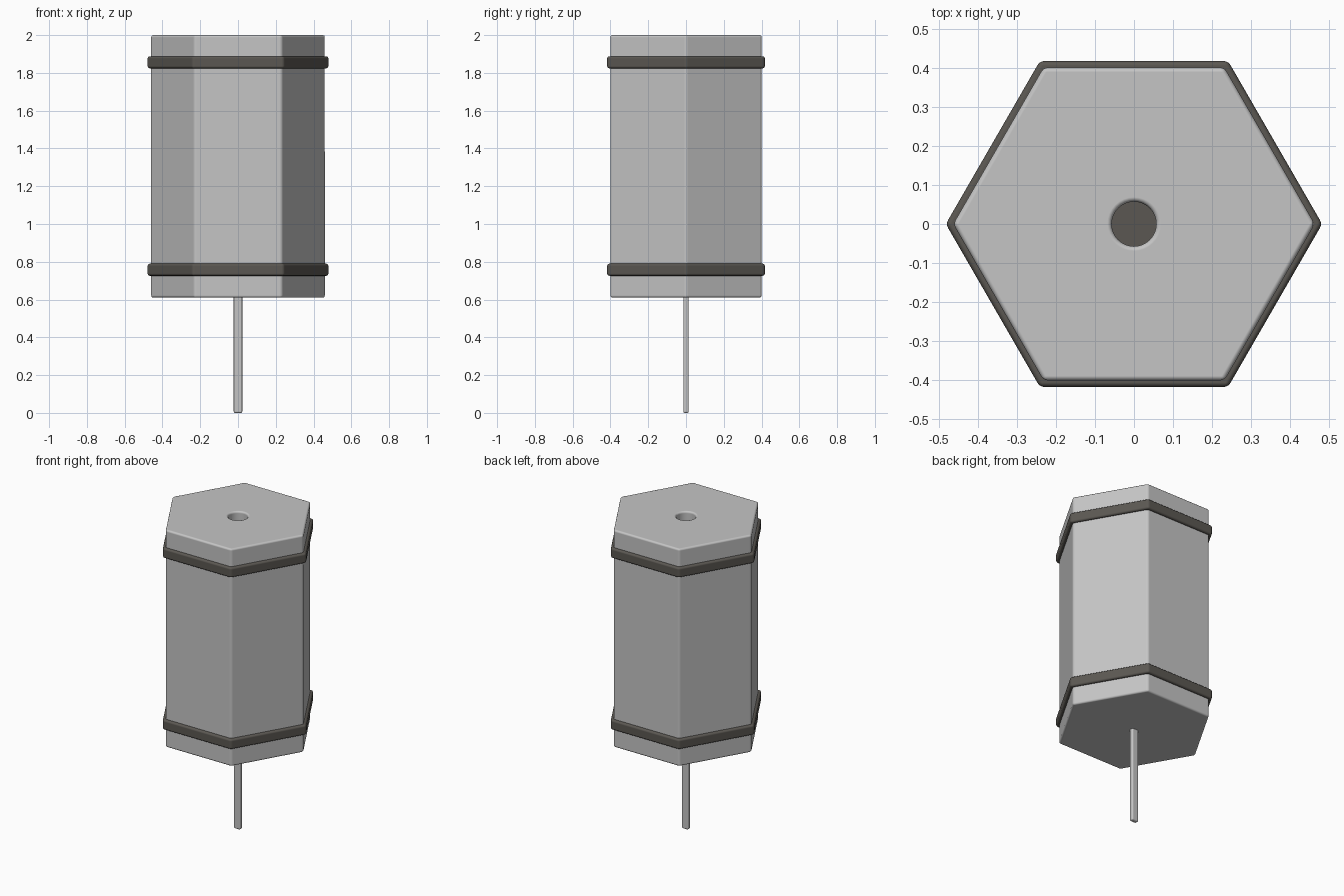
import bpy, math

if "Cube" in bpy.data.objects:
    bpy.data.objects.remove(bpy.data.objects["Cube"])


def material(name, rgb):
    m = bpy.data.materials.new(name)
    m.diffuse_color = (*rgb, 1)
    m.use_nodes = True
    m.node_tree.nodes["Principled BSDF"].inputs["Base Color"].default_value = m.diffuse_color
    return m


grey = material("light grey", (0.56, 0.56, 0.56))
dark = material("dark brown grey", (0.105, 0.097, 0.085))


def finish(ob, name, mat):
    ob.name = name
    ob.data.materials.clear()
    ob.data.materials.append(mat)
    return ob


def prism(name, sides, radius, z0, z1, mat, turn=0.0):
    bpy.ops.mesh.primitive_cylinder_add(vertices=sides, radius=radius, depth=z1 - z0,
                                        location=(0, 0, (z0 + z1) / 2))
    ob = bpy.context.object
    ob.rotation_euler.z = turn
    bpy.ops.object.transform_apply(location=True, rotation=True, scale=True)
    return finish(ob, name, mat)


def apply(ob, mod):
    bpy.context.view_layer.objects.active = ob
    bpy.ops.object.modifier_apply(modifier=mod.name)


def soften(ob, width, segments=3):
    bpy.ops.object.select_all(action='DESELECT')
    ob.select_set(True)
    bpy.context.view_layer.objects.active = ob
    bpy.ops.object.shade_smooth()
    b = ob.modifiers.new("Bevel", 'BEVEL')
    b.width, b.segments = width, segments
    b.limit_method, b.angle_limit = 'ANGLE', math.radians(35)
    b.harden_normals = True
    apply(ob, b)


# Hexagonal body with a round hole in the top
TURN = math.radians(30)
body = prism("body", 6, 0.463, 0.61, 2.0, grey, TURN)
cutter = prism("hole_cutter", 32, 0.057, 1.7, 2.1, grey)
cut = body.modifiers.new("Hole", 'BOOLEAN')
cut.operation, cut.solver, cut.object = 'DIFFERENCE', 'EXACT', cutter
apply(body, cut)
bpy.data.objects.remove(cutter)
soften(body, 0.012)

# Dark floor of the hole
prism("hole_floor", 32, 0.0575, 1.69, 1.715, dark)

# Two hexagonal bands round the body
for name, z in (("lower_band", 0.758), ("upper_band", 1.856)):
    soften(prism(name, 6, 0.482, z - 0.032, z + 0.032, dark, TURN), 0.012)

# Flat pin below the body
bpy.ops.mesh.primitive_cube_add(size=1, location=(0, 0, 0.32))
pin = finish(bpy.context.object, "pin", grey)
pin.scale = (0.046, 0.028, 0.64)
bpy.ops.object.transform_apply(location=True, rotation=True, scale=True)
soften(pin, 0.008)
